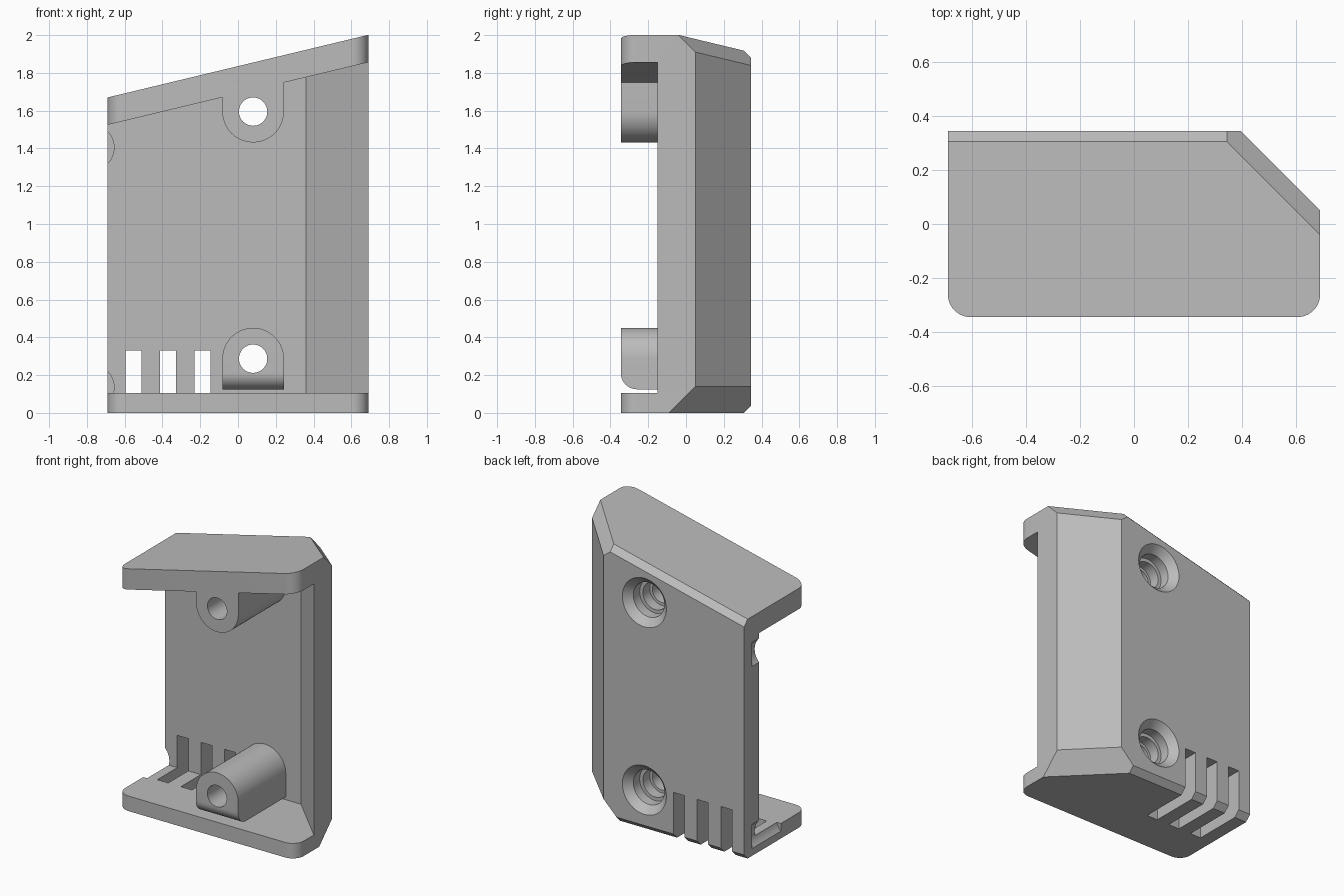
import bpy
import bmesh
from math import cos, sin, pi, radians
from mathutils import Vector

default = bpy.data.objects.get("Cube")
if default:
    bpy.data.objects.remove(default, do_unlink=True)

grey = bpy.data.materials.new("light_grey")
grey.use_nodes = True
colour = (0.5, 0.5, 0.5, 1)
grey.diffuse_color = colour
grey.node_tree.nodes["Principled BSDF"].inputs["Base Color"].default_value = colour

HALF_X, HALF_Y = 0.69, 0.345
SLOPE = 0.24
LUG_X, LUG_R = 0.08, 0.163
LOW_Z, HIGH_Z = 0.287, 1.595


def arc(cx, cy, r, start, end, n):
    return [(cx + r * cos(start + (end - start) * i / n),
             cy + r * sin(start + (end - start) * i / n)) for i in range(n + 1)]


def prism(points, offset):
    """Extrude a closed outline of 3D points by an offset."""
    bm = bmesh.new()
    face = bm.faces.new([bm.verts.new(p) for p in points])
    new = bmesh.ops.extrude_face_region(bm, geom=[face])["geom"]
    bmesh.ops.translate(bm, vec=Vector(offset),
                        verts=[g for g in new if isinstance(g, bmesh.types.BMVert)])
    bmesh.ops.recalc_face_normals(bm, faces=bm.faces)
    return bm


def trim(bm, point, normal):
    """Cut away everything beyond a plane and cap the cut."""
    cut = bmesh.ops.bisect_plane(bm, geom=bm.verts[:] + bm.edges[:] + bm.faces[:],
                                 plane_co=point, plane_no=normal, clear_outer=True)
    rim = [g for g in cut["geom_cut"] if isinstance(g, bmesh.types.BMEdge)]
    bmesh.ops.contextual_create(bm, geom=rim)
    bmesh.ops.recalc_face_normals(bm, faces=bm.faces)


def finish(bm, name):
    mesh = bpy.data.meshes.new(name)
    bm.to_mesh(mesh)
    bm.free()
    mesh.materials.append(grey)
    obj = bpy.data.objects.new(name, mesh)
    bpy.context.collection.objects.link(obj)
    return obj


def combine(target, tool, operation):
    """Apply a boolean and discard the tool."""
    tool.hide_render = True
    bpy.context.view_layer.objects.active = target
    mod = target.modifiers.new(operation.lower(), "BOOLEAN")
    mod.operation, mod.object, mod.solver = operation, tool, "EXACT"
    bpy.ops.object.modifier_apply(modifier=mod.name)
    bpy.data.objects.remove(tool, do_unlink=True)


def lathe_y(profile, x, z, name, n=48):
    """Solid of revolution about a line along y, from (radius, y) pairs."""
    bm = bmesh.new()
    rings = [[bm.verts.new((x + r * cos(2 * pi * i / n), y, z + r * sin(2 * pi * i / n)))
              for i in range(n)] for r, y in profile]
    for a, b in zip(rings, rings[1:]):
        for i in range(n):
            j = (i + 1) % n
            bm.faces.new((a[i], a[j], b[j], b[i]))
    bm.faces.new(rings[0])
    bm.faces.new(rings[-1])
    bmesh.ops.recalc_face_normals(bm, faces=bm.faces)
    return finish(bm, name)


# Outer shell: rounded front corners, angled back corner, sloping top
R = 0.085
outline = (arc(R - HALF_X, R - HALF_Y, R, pi, 1.5 * pi, 10)
           + arc(HALF_X - R, R - HALF_Y, R, 1.5 * pi, 2 * pi, 10)
           + [(HALF_X, 0.05), (0.395, HALF_Y), (-HALF_X, HALF_Y)])
shell = prism([(x, y, 0) for x, y in outline], (0, 0, 2.5))
trim(shell, (-HALF_X, 0, 1.67), (-SLOPE, 0, 1))

# Chamfers along the back and the angled corner
trim(shell, (0, 0.305, 0), (0, 1, -1))
trim(shell, (-HALF_X, 0.305, 1.67), (-SLOPE, 1, 1))
trim(shell, (HALF_X, -0.09, 0), (1, 1, -1))
trim(shell, (HALF_X, -0.04, 2.0), (1 - SLOPE, 1, 1))
housing = finish(shell, "bracket_housing")

# Open interior between floor and sloping ceiling
room = [(-1, -1), (1, -1), (1, -0.46), (0.36, 0.18), (-1, 0.18)]
cavity = prism([(x, y, 0.105) for x, y in room], (0, 0, 2.5))
trim(cavity, (-HALF_X, 0, 1.525), (-SLOPE, 0, 1))
combine(housing, finish(cavity, "cavity_cutter"), "DIFFERENCE")

# Lower screw lug with a rounded underside at the front
depth = 0.26 + HALF_Y
low = arc(LUG_X, LOW_Z, LUG_R, 0, pi, 28) + [(LUG_X - LUG_R, 0.125), (LUG_X + LUG_R, 0.125)]
bm = prism([(x, -HALF_Y, z) for x, z in low], (0, depth, 0))
edge = [e for e in bm.edges
        if all(v.co.y < -0.34 and v.co.z < 0.13 for v in e.verts)]
bmesh.ops.bevel(bm, geom=edge, offset=0.085, segments=10, profile=0.5, affect="EDGES")
combine(housing, finish(bm, "lower_lug"), "UNION")

# Upper screw lug hanging from the ceiling
high = arc(LUG_X, HIGH_Z, LUG_R, pi, 2 * pi, 28) + [(LUG_X + LUG_R, 1.8), (LUG_X - LUG_R, 1.76)]
bm = prism([(x, 0.001 - HALF_Y, z) for x, z in high], (0, depth, 0))
combine(housing, finish(bm, "upper_lug"), "UNION")

# Stepped screw holes with a countersunk mouth at the back
screw = [(0.075, -0.5), (0.075, 0.15), (0.095, 0.15), (0.095, 0.225),
         (0.12, 0.225), (0.12, 0.295), (0.17, HALF_Y), (0.175, 0.35)]
for z in (LOW_Z, HIGH_Z):
    combine(housing, lathe_y(screw, LUG_X, z, "screw_hole_cutter"), "DIFFERENCE")

# Vent slots running down the wall and under the floor
for x in (-0.595, -0.413, -0.23):
    slot = [(x, -0.04, -0.2), (x + 0.085, -0.04, -0.2),
            (x + 0.085, 0.6, -0.2), (x, 0.6, -0.2)]
    combine(housing, finish(prism(slot, (0, 0, 0.53)), "slot_cutter"), "DIFFERENCE")

# Shallow round notches in the open end
for z in (0.135, 1.405):
    notch = [(0.12, -0.06), (0.12, 0.26)]
    combine(housing, lathe_y(notch, -0.776, z, "notch_cutter"), "DIFFERENCE")

# Smooth the round surfaces, keep the edges crisp
bpy.ops.object.select_all(action="DESELECT")
housing.select_set(True)
bpy.context.view_layer.objects.active = housing
bpy.ops.object.shade_smooth_by_angle(angle=radians(25))
